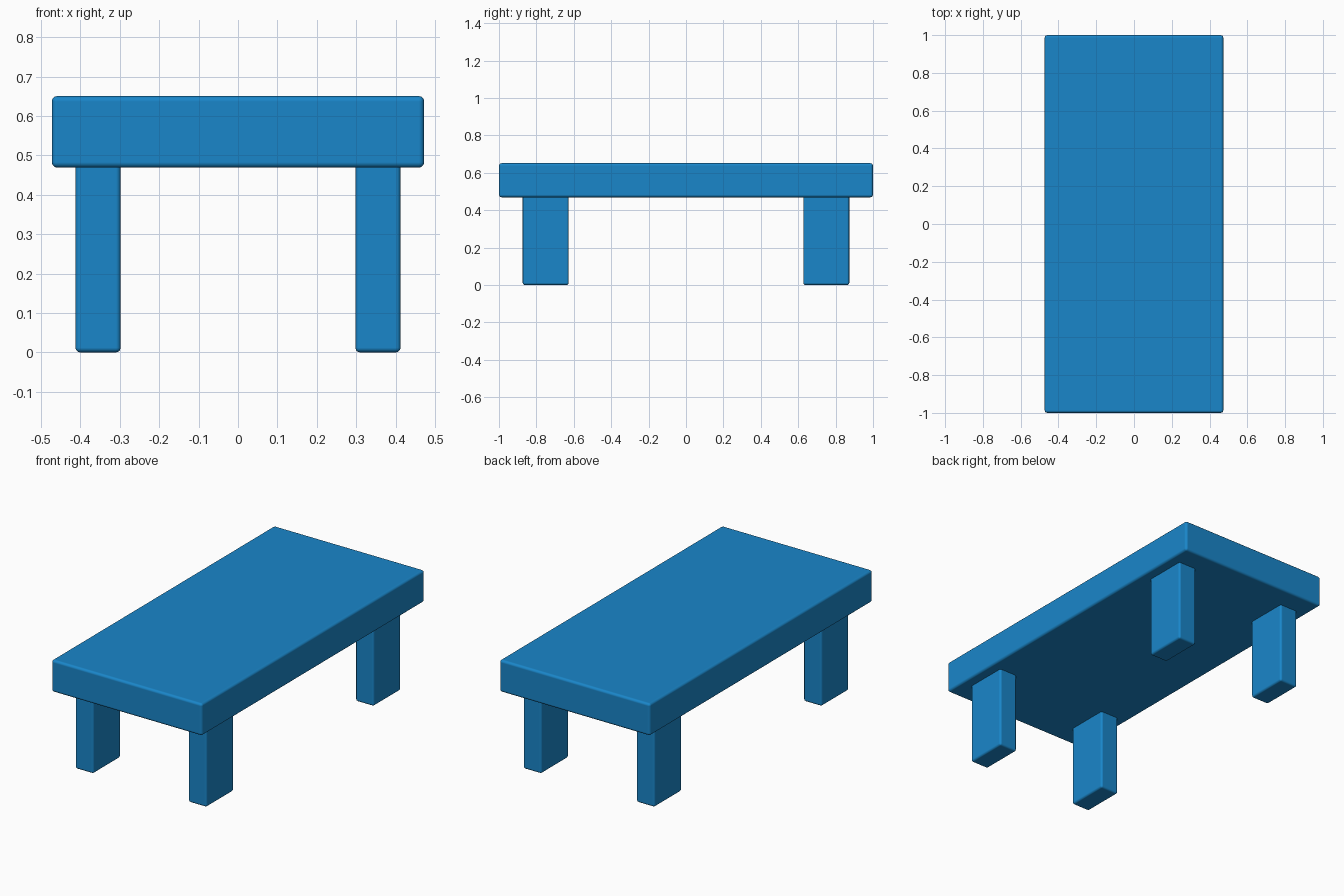
import bpy

if "Cube" in bpy.data.objects:
    bpy.data.objects.remove(bpy.data.objects["Cube"])

blue = bpy.data.materials.new("blue")
blue.diffuse_color = (0.01, 0.24, 0.59, 1)
blue.use_nodes = True
blue.node_tree.nodes["Principled BSDF"].inputs["Base Color"].default_value = blue.diffuse_color


def rounded_box(name, low, high, radius):
    """Box between two corners with softly rounded edges."""
    center = [(a + b) / 2 for a, b in zip(low, high)]
    bpy.ops.mesh.primitive_cube_add(size=1, location=center)
    obj = bpy.context.object
    obj.name = name
    obj.scale = [b - a for a, b in zip(low, high)]
    bpy.ops.object.transform_apply(location=False, rotation=False, scale=True)
    bevel = obj.modifiers.new("soft edges", 'BEVEL')
    bevel.width = radius
    bevel.segments = 3
    bevel.harden_normals = True
    bpy.ops.object.shade_smooth()
    obj.data.materials.append(blue)
    return obj


# Thick rectangular top
rounded_box("table_top", (-0.473, -1, 0.469), (0.473, 1, 0.651), 0.014)

# Four legs, set in from the corners and tucked slightly into the top
for side, sx in (("left", -1), ("right", 1)):
    for end, sy in (("front", -1), ("back", 1)):
        x0, x1 = sorted((sx * 0.298, sx * 0.413))
        y0, y1 = sorted((sy * 0.627, sy * 0.873))
        rounded_box(f"{end}_{side}_leg", (x0, y0, 0), (x1, y1, 0.485), 0.012)
